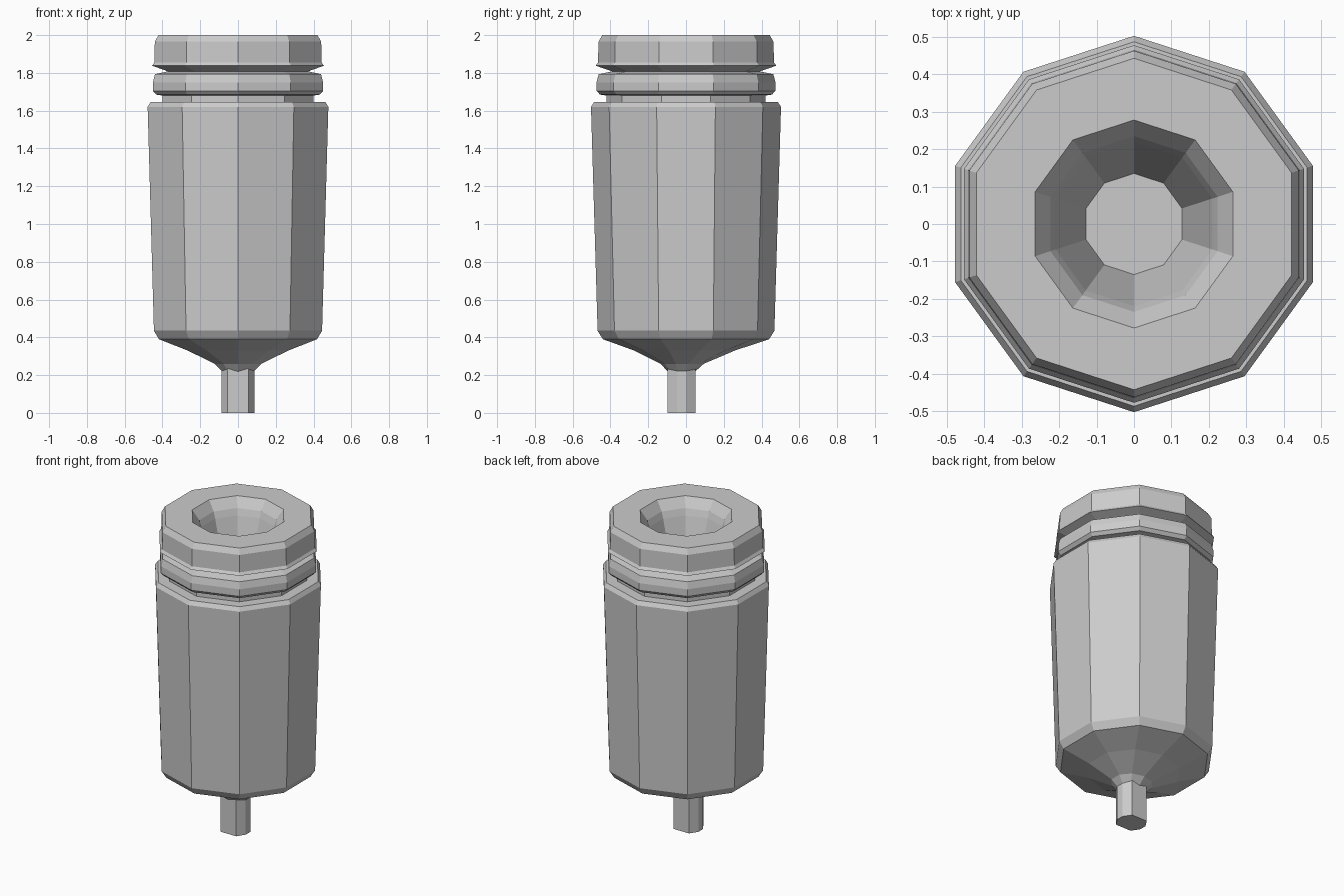
import bpy, bmesh
from math import cos, sin, pi

if "Cube" in bpy.data.objects:
    bpy.data.objects.remove(bpy.data.objects["Cube"])

grey = bpy.data.materials.new("plain grey")
grey.use_nodes = True
grey.diffuse_color = (0.6, 0.6, 0.6, 1)
grey.node_tree.nodes["Principled BSDF"].inputs["Base Color"].default_value = (0.6, 0.6, 0.6, 1)


def decagon(radius, z, shift=0.0, squash=1.0):
    """Ten-sided ring with a corner facing the front."""
    angles = [2 * pi * k / 10 - pi / 2 for k in range(10)]
    return [(radius * cos(a), shift + squash * radius * sin(a), z) for a in angles]


def skin(name, rings, cap_start=False, cap_end=False):
    """Bridge rings in order, from the bottom up the outside."""
    bm = bmesh.new()
    loops = [[bm.verts.new(p) for p in ring] for ring in rings]
    for low, high in zip(loops, loops[1:]):
        n = len(low)
        for k in range(n):
            j = (k + 1) % n
            bm.faces.new((low[k], low[j], high[j], high[k]))
    if cap_start:
        bm.faces.new(list(reversed(loops[0])))
    if cap_end:
        bm.faces.new(loops[-1])
    mesh = bpy.data.meshes.new(name)
    bm.to_mesh(mesh)
    bm.free()
    mesh.materials.append(grey)
    obj = bpy.data.objects.new(name, mesh)
    bpy.context.collection.objects.link(obj)
    return obj


def lathe(name, profile, **caps):
    return skin(name, [decagon(r, z) for r, z in profile], **caps)


# Tapered body with chamfered shoulders
lathe("body", [(0.44, 0.39), (0.468, 0.435), (0.503, 1.62), (0.487, 1.645), (0.40, 1.645)])

# Concave underside narrowing to the slightly offset pin
skin("underside", [
    decagon(0.09, 0.22, -0.024, 0.82),
    decagon(0.13, 0.26, -0.02, 0.88),
    decagon(0.28, 0.33, -0.008, 0.95),
    decagon(0.44, 0.39),
])

# Eight-sided pin
half = [(0.055, -0.097), (0.0875, -0.047), (0.0875, 0.0), (0.055, 0.049)]
outline = half + [(-x, y) for x, y in reversed(half)]
skin("pin", [[(x, y, z) for x, y in outline] for z in (0, 0.235)], cap_start=True, cap_end=True)

# Neck and raised collar
lathe("collar", [(0.42, 1.64), (0.42, 1.68), (0.455, 1.685), (0.474, 1.705),
                 (0.474, 1.75), (0.462, 1.793), (0.39, 1.808)])

# Cap with flared lip and a funnel sunk into its top
lathe("cap", [(0.39, 1.808), (0.478, 1.838), (0.466, 1.855), (0.463, 1.965), (0.443, 2.0),
              (0.278, 2.0), (0.235, 1.94), (0.22, 1.9), (0.135, 1.6)], cap_end=True)
